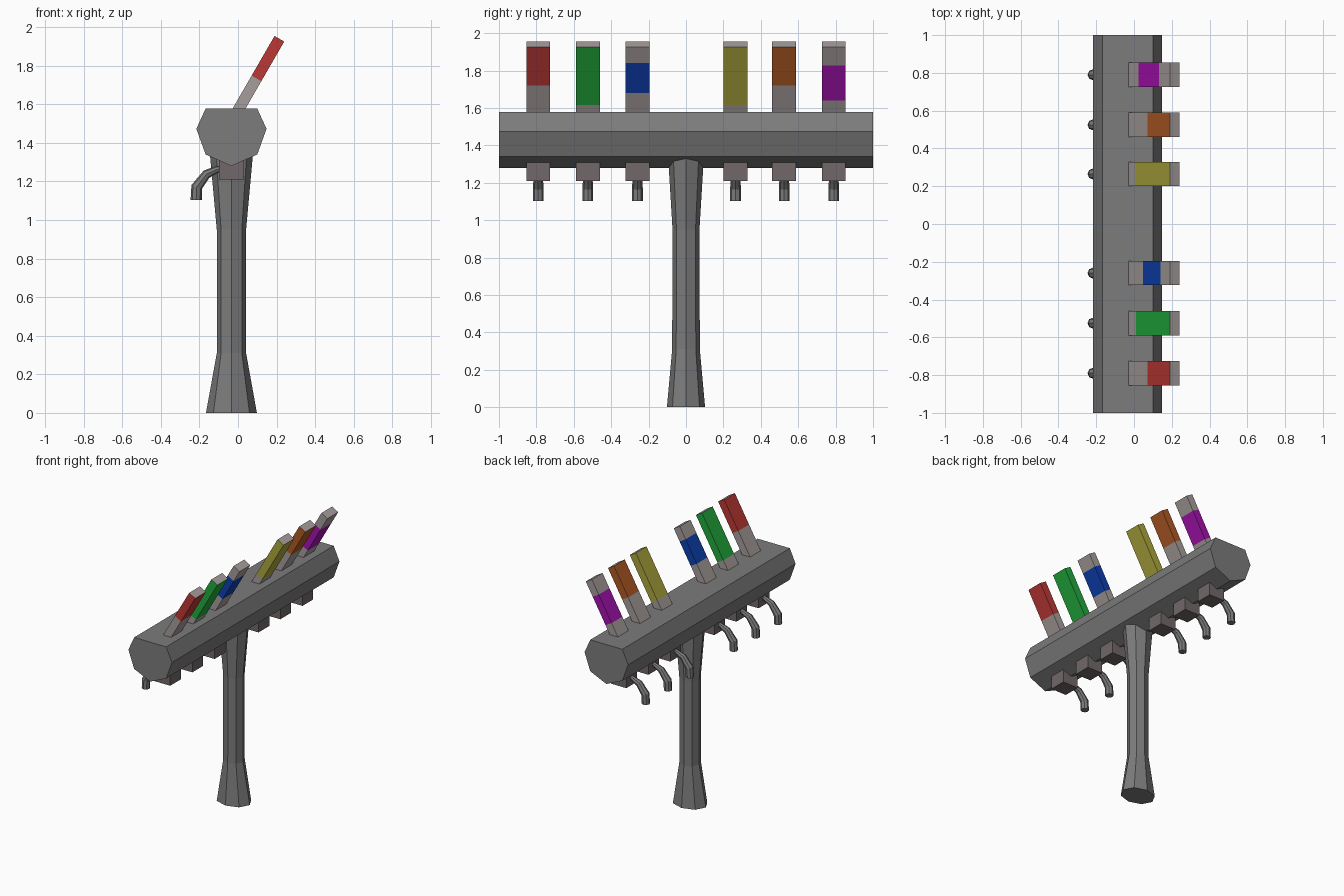
import bpy, bmesh
from math import sin, cos, pi, radians
from mathutils import Vector

if "Cube" in bpy.data.objects:
    bpy.data.objects.remove(bpy.data.objects["Cube"])

CX = -0.034  # centre line of the post and beam


def material(name, rgb):
    m = bpy.data.materials.new(name)
    m.diffuse_color = (*rgb, 1)
    m.use_nodes = True
    m.node_tree.nodes["Principled BSDF"].inputs["Base Color"].default_value = m.diffuse_color
    return m


def loft(name, rings, mats, band=lambda i: 0):
    """Skin a list of equal-length rings, cap both ends; band(i) picks the material slot."""
    bm = bmesh.new()
    vs = [[bm.verts.new(p) for p in r] for r in rings]
    n = len(rings[0])
    for i in range(len(vs) - 1):
        for j in range(n):
            k = (j + 1) % n
            f = bm.faces.new((vs[i][j], vs[i][k], vs[i + 1][k], vs[i + 1][j]))
            f.material_index = band(i)
    bm.faces.new(vs[0])
    bm.faces.new(vs[-1])
    bmesh.ops.recalc_face_normals(bm, faces=bm.faces)
    me = bpy.data.meshes.new(name)
    bm.to_mesh(me)
    bm.free()
    for m in mats:
        me.materials.append(m)
    ob = bpy.data.objects.new(name, me)
    bpy.context.collection.objects.link(ob)
    return ob


metal = material("metal", (0.2, 0.2, 0.2))
block_mat = material("block", (0.17, 0.14, 0.14))
pale = material("handle", (0.38, 0.34, 0.33))

# post: octagon, flared at foot and head
post = [(0, 0.132, 0.102), (0.31, 0.076, 0.074), (0.95, 0.076, 0.072), (1.345, 0.112, 0.096)]
loft("post", [[(CX + rx * cos(a * pi / 4), ry * sin(a * pi / 4), z) for a in range(8)]
              for z, rx, ry in post], [metal])

# beam: seven-sided bar along y
half = [(0.134, 1.578), (0.182, 1.473), (0.134, 1.34)]
profile = half + [(0, 1.28)] + [(-x, z) for x, z in reversed(half)]
loft("beam", [[(CX + x, y, z) for x, z in profile] for y in (-1, 1)], [metal])

# handle bands: y, colour name, rgb, distance of band start and end from the tip
taps = [
    (-0.79, "red", (0.5, 0.04, 0.035), 0, 0.237),
    (-0.525, "green", (0.015, 0.4, 0.045), 0, 0.358),
    (-0.26, "blue", (0.004, 0.05, 0.43), 0.098, 0.283),
    (0.265, "yellow", (0.41, 0.38, 0.045), 0, 0.358),
    (0.525, "orange", (0.43, 0.1, 0.018), 0, 0.237),
    (0.79, "purple", (0.38, 0.006, 0.43), 0.115, 0.33),
]
W = 0.064                                   # half width of handles and blocks
tilt = radians(30)
along = Vector((sin(tilt), 0, cos(tilt)))
across = Vector((cos(tilt), 0, -sin(tilt)))
spout = [(-0.08, 1.268, 0.016, -15), (-0.11, 1.262, 0.018, -15), (-0.163, 1.238, 0.024, -37),
         (-0.214, 1.172, 0.029, -70), (-0.217, 1.103, 0.029, -90)]

for y, colour, rgb, start, end in taps:
    # slanted handle with a coloured band
    tip = Vector((0.2145, y, 1.94))
    cuts = sorted({0, start, end, 0.44})
    rings = []
    for s in cuts:
        c = tip - along * s
        rings.append([c + across * (0.029 * u) + Vector((0, W * v, 0))
                      for u, v in ((-1, -1), (1, -1), (1, 1), (-1, 1))])
    loft(colour + "_handle", rings, [pale, material(colour, rgb)],
         lambda i: int(cuts[i] == start))

    # valve block under the beam
    loft(colour + "_valve_block",
         [[(x, y + W * s, z) for x, s in ((-0.099, -1), (0.031, -1), (0.031, 1), (-0.099, 1))]
          for z in (1.21, 1.36)], [block_mat])

    # bent spout
    rings = []
    for x, z, r, slope in spout:
        t = radians(-slope)                 # downward angle of the pipe
        n = Vector((-sin(t), 0, cos(t)))    # in-plane normal of the path
        rings.append([Vector((x, y, z)) + n * (r * cos(a * pi / 4)) + Vector((0, r * sin(a * pi / 4), 0))
                      for a in range(8)])
    loft(colour + "_spout", rings, [metal])
